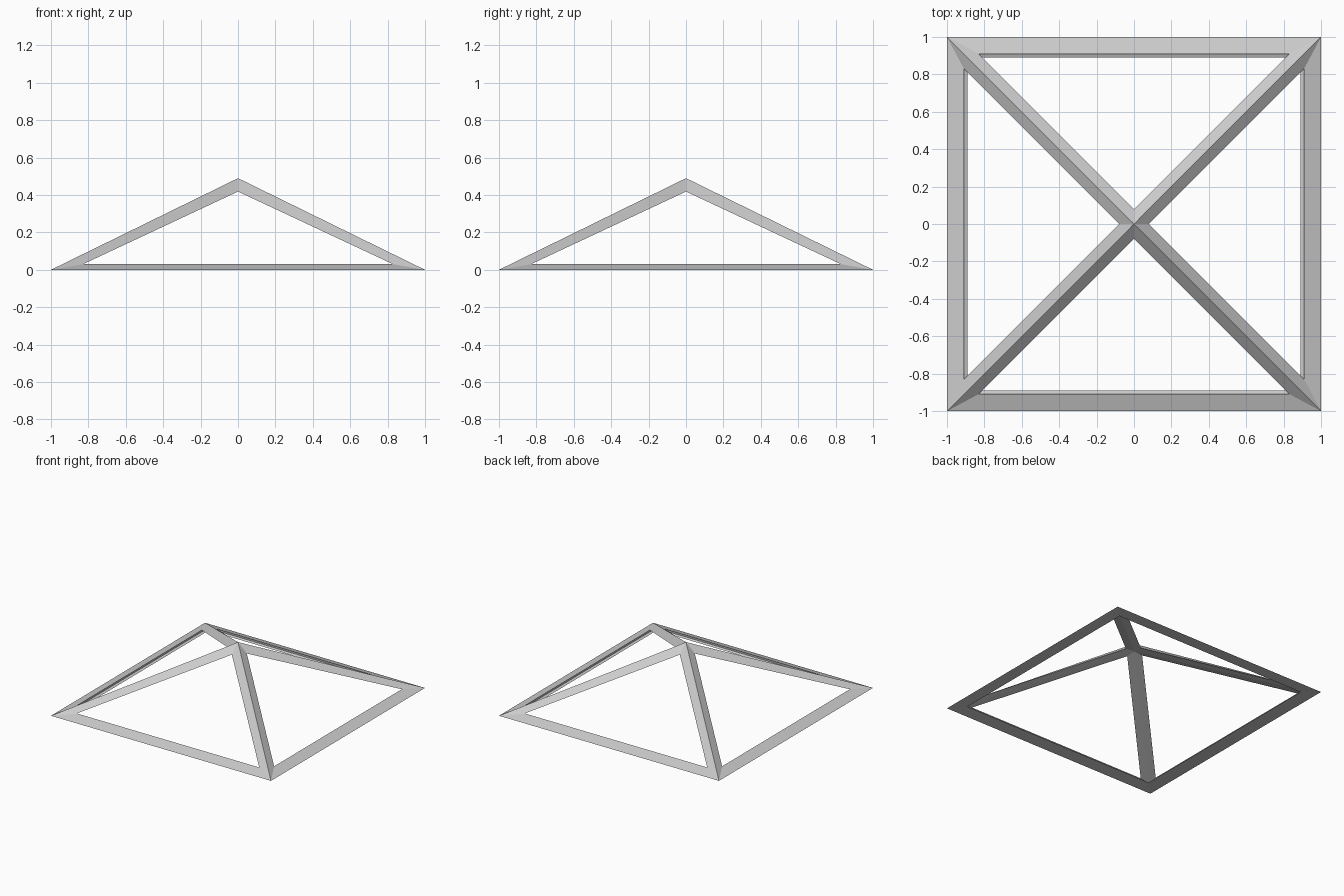
import bpy
import bmesh
from math import radians, sqrt
from mathutils import Matrix

cube = bpy.data.objects.get("Cube")
if cube:
    bpy.data.objects.remove(cube, do_unlink=True)

HEIGHT = 0.98      # before the frame is flattened to half height
THICKNESS = 0.13

# Plain grey material
grey = bpy.data.materials.new("light grey")
grey.use_nodes = True
colour = (0.6, 0.6, 0.6, 1.0)
grey.diffuse_color = colour
grey.node_tree.nodes["Principled BSDF"].inputs["Base Color"].default_value = colour

# Square pyramid standing on the ground
mesh = bpy.data.meshes.new("pyramid_frame")
bm = bmesh.new()
bmesh.ops.create_cone(bm, cap_ends=True, cap_tris=False, segments=4,
                      radius1=sqrt(2), radius2=0, depth=HEIGHT,
                      matrix=Matrix.Translation((0, 0, HEIGHT / 2))
                      @ Matrix.Rotation(radians(45), 4, "Z"))
bmesh.ops.remove_doubles(bm, verts=bm.verts, dist=0.001)
bmesh.ops.recalc_face_normals(bm, faces=bm.faces)
bm.to_mesh(mesh)
bm.free()
mesh.materials.append(grey)

frame = bpy.data.objects.new("pyramid_frame", mesh)
bpy.context.collection.objects.link(frame)
frame.scale.z = 0.5

# Turn the edges into struts that lie inside the pyramid
wire = frame.modifiers.new("struts", "WIREFRAME")
wire.thickness = THICKNESS
wire.offset = -1
wire.use_even_offset = True
wire.use_relative_offset = False
wire.use_replace = True
